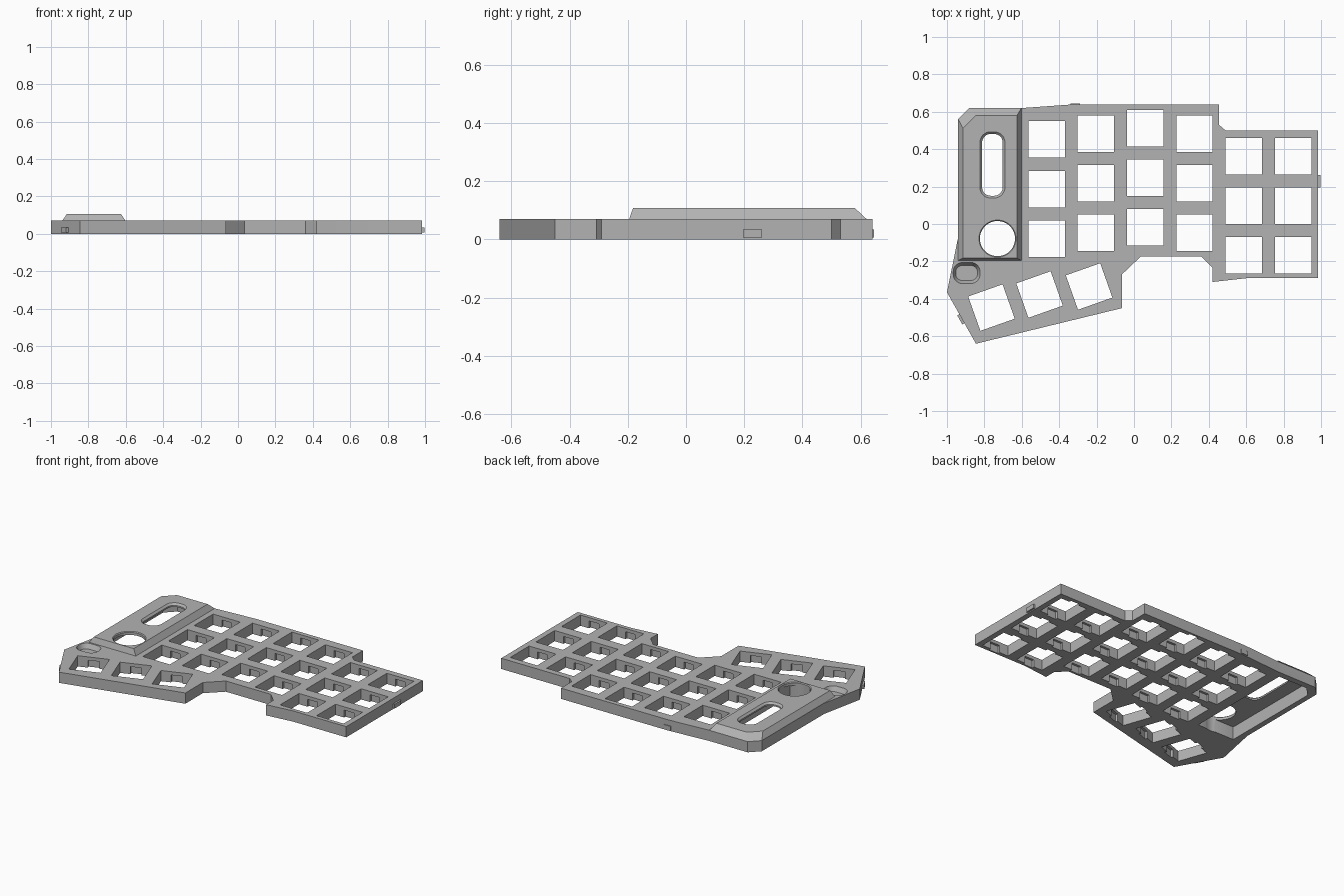
import bpy, bmesh, math
from mathutils import Matrix, Vector

if "Cube" in bpy.data.objects:
    bpy.data.objects.remove(bpy.data.objects["Cube"], do_unlink=True)

grey = bpy.data.materials.new("matte grey")
grey.use_nodes = True
grey.diffuse_color = (0.45, 0.45, 0.45, 1)
grey.node_tree.nodes["Principled BSDF"].inputs["Base Color"].default_value = grey.diffuse_color

THICK, TOP, KEY, PITCH = 0.07, 0.107, 0.195, 0.265


def prism(bm, low, z0, z1, high=None):
    """Close a solid between two matching outlines."""
    a = [bm.verts.new((x, y, z0)) for x, y in low]
    b = [bm.verts.new((x, y, z1)) for x, y in (high or low)]
    bm.faces.new(a[::-1])
    bm.faces.new(b)
    for i in range(len(a)):
        j = (i + 1) % len(a)
        bm.faces.new((a[i], a[j], b[j], b[i]))


def rect(cx, cy, w, h, angle=0.0):
    turn = Matrix.Rotation(math.radians(angle), 2)
    corners = [(-1, -1), (1, -1), (1, 1), (-1, 1)]
    return [tuple(turn @ Vector((sx * w / 2, sy * h / 2)) + Vector((cx, cy))) for sx, sy in corners]


def rounded(cx, cy, w, h, r, n=8):
    pts = []
    for q, (sx, sy) in enumerate([(1, 1), (-1, 1), (-1, -1), (1, -1)]):
        for i in range(n + 1):
            t = math.pi / 2 * (q + i / n)
            pts.append((cx + sx * (w / 2 - r) + r * math.cos(t), cy + sy * (h / 2 - r) + r * math.sin(t)))
    return pts


def circle(cx, cy, r, n=48):
    return [(cx + r * math.cos(2 * math.pi * i / n), cy + r * math.sin(2 * math.pi * i / n)) for i in range(n)]


def clipped(x0, x1, y0, y1, c):
    """Rectangle with its back right-hand corner cut off."""
    return [(x0, y0), (x1, y0), (x1, y1), (x0 + c, y1), (x0, y1 - c)]


def make(name, bm):
    bmesh.ops.recalc_face_normals(bm, faces=bm.faces)
    mesh = bpy.data.meshes.new(name)
    bm.to_mesh(mesh)
    bm.free()
    mesh.materials.append(grey)
    ob = bpy.data.objects.new(name, mesh)
    bpy.context.collection.objects.link(ob)
    return ob


def boolean(target, bm, operation):
    tool = make("cutter", bm)
    tool.hide_render = True
    mod = target.modifiers.new("boolean", "BOOLEAN")
    mod.operation, mod.solver, mod.object = operation, "EXACT", tool
    bpy.context.view_layer.objects.active = target
    bpy.ops.object.modifier_apply(modifier=mod.name)
    bpy.data.objects.remove(tool, do_unlink=True)


# Plate outline
outline = [(-0.94, 0.56), (-0.88, 0.62), (-0.60, 0.62), (-0.32, 0.64), (0.455, 0.64), (0.455, 0.53),
           (0.49, 0.50), (0.985, 0.50), (0.985, -0.29), (0.60, -0.29), (0.42, -0.31), (0.42, -0.235),
           (0.36, -0.175), (0.035, -0.175), (-0.065, -0.27), (-0.065, -0.45), (-0.845, -0.64),
           (-1.0, -0.365), (-0.942, -0.08)]
bm = bmesh.new()
prism(bm, outline[::-1], 0, THICK)
plate = make("keyboard_plate", bm)

# Raised housing with sloping sides
bm = bmesh.new()
prism(bm, clipped(-0.94, -0.602, -0.195, 0.62, 0.06), THICK - 0.02, THICK)
boolean(plate, bm, "UNION")
bm = bmesh.new()
prism(bm, clipped(-0.94, -0.602, -0.195, 0.62, 0.06), THICK, TOP,
      clipped(-0.914, -0.626, -0.182, 0.58, 0.068))
boolean(plate, bm, "UNION")

# Key positions: staggered columns, then the turned thumb keys
keys = []
for col, top_row in enumerate([0.452, 0.482, 0.513, 0.482, 0.363, 0.363]):
    for row in range(3):
        keys.append((-0.467 + col * 0.2635, top_row - row * PITCH, 0))
keys += [(-0.762, -0.447, 19.5), (-0.505, -0.377, 19.5), (-0.24, -0.334, 19.5)]

# Key holes, hollow below the housing, and the small dished recess
bm = bmesh.new()
for x, y, a in keys:
    prism(bm, rect(x, y, KEY, KEY, a), -0.05, 0.15)
prism(bm, clipped(-0.905, -0.635, -0.165, 0.58, 0.06), -0.05, 0.085)
prism(bm, rounded(-0.895, -0.262, 0.116, 0.08, 0.035), 0.04, THICK + 0.001,
      rounded(-0.895, -0.262, 0.144, 0.114, 0.05))
boolean(plate, bm, "DIFFERENCE")

# Clip notches under the key holes, display slot and dial hole
bm = bmesh.new()
for x, y, a in keys:
    prism(bm, rect(x, y, 0.07, KEY + 0.03, a), -0.05, 0.048)
prism(bm, rounded(-0.757, 0.316, 0.11, 0.33, 0.045), -0.05, 0.15)
prism(bm, circle(-0.73, -0.078, 0.094), -0.05, 0.15)
boolean(plate, bm, "DIFFERENCE")

# Bevelled rims of the slot and dial hole
bm = bmesh.new()
prism(bm, rounded(-0.757, 0.316, 0.108, 0.328, 0.044), TOP - 0.013, TOP + 0.001,
      rounded(-0.757, 0.316, 0.136, 0.356, 0.058))
prism(bm, circle(-0.73, -0.078, 0.093), TOP - 0.006, TOP + 0.001, circle(-0.73, -0.078, 0.1))
boolean(plate, bm, "DIFFERENCE")

# Small catches on the outer walls
for name, x, y, w, h, a in [("left_catch", 0.985, 0.228, 0.022, 0.066, 0),
                            ("back_catch", -0.315, 0.636, 0.05, 0.018, 0),
                            ("right_catch", -0.924, -0.508, 0.018, 0.055, 29.4)]:
    bm = bmesh.new()
    prism(bm, rect(x, y, w, h, a), 0.006, 0.034)
    make(name, bm)

# Smooth the curved walls, keep the edges crisp
bpy.ops.object.select_all(action="DESELECT")
plate.select_set(True)
bpy.context.view_layer.objects.active = plate
bpy.ops.object.shade_smooth_by_angle(angle=math.radians(20))
